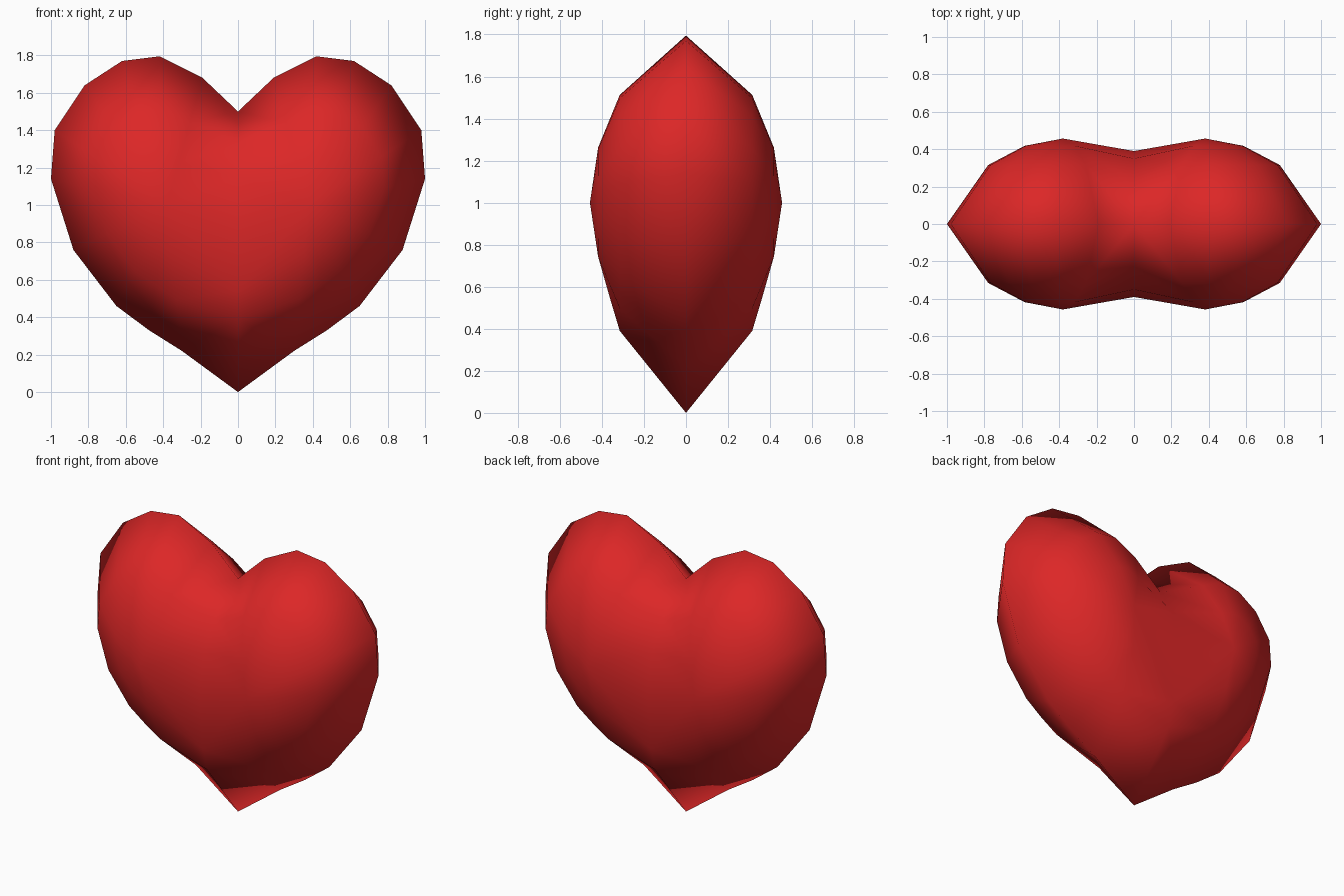
import bpy, bmesh

if "Cube" in bpy.data.objects:
    bpy.data.objects.remove(bpy.data.objects["Cube"])

red = bpy.data.materials.new("heart red")
red.diffuse_color = (0.72, 0.02, 0.02, 1)
red.use_nodes = True
red.node_tree.nodes["Principled BSDF"].inputs["Base Color"].default_value = red.diffuse_color

# Right half of the rim, from the notch to the tip (x, z)
RIM = [(0, 1.5), (.19, 1.68), (.42, 1.795), (.62, 1.77), (.82, 1.64), (.98, 1.4),
       (1, 1.14), (.88, .76), (.65, .46), (.475, .33), (.30, .22), (0, 0)]
CX, CZ = .38, 1.0   # crown of one lobe


def ring(scale, depth, top, bottom):
    """Rim shrunk toward the lobe crown; the ends stay on the centre line (depth, z)."""
    pts = [(CX + (x - CX) * scale, -depth, CZ + (z - CZ) * scale) for x, z in RIM[1:-1]]
    pts = [(max(x, .14 * scale), y, z) for x, y, z in pts]
    return [(0, -top[0], top[1])] + pts + [(0, -bottom[0], bottom[1])]


rings = [[(x, 0, z) for x, z in RIM],
         ring(.645, .315, (.24, 1.33), (.315, .39)),
         ring(.33, .418, (.35, 1.15), (.36, .54))]

bm = bmesh.new()
rows = [[bm.verts.new(p) for p in r] for r in rings]
# Bands from the rim inward
for a, b in zip(rows, rows[1:]):
    for i in range(len(a) - 1):
        bm.faces.new((a[i], a[i + 1], b[i + 1], b[i]))
# Lobe cap, closed along the centre valley
crown = bm.verts.new((CX, -.457, CZ))
valley = bm.verts.new((0, -.39, .9))
loop = rows[-1] + [valley, rows[-1][0]]
for a, b in zip(loop, loop[1:]):
    bm.faces.new((a, b, crown))

# Mirror to the left, then to the back
for axis in (0, 1):
    geom = bm.verts[:] + bm.edges[:] + bm.faces[:]
    dup = bmesh.ops.duplicate(bm, geom=geom)["geom"]
    for v in dup:
        if isinstance(v, bmesh.types.BMVert):
            v.co[axis] *= -1
    bmesh.ops.remove_doubles(bm, verts=bm.verts[:], dist=1e-4)
bmesh.ops.recalc_face_normals(bm, faces=bm.faces[:])
for f in bm.faces:
    f.smooth = True

mesh = bpy.data.meshes.new("heart")
bm.to_mesh(mesh)
bm.free()
mesh.materials.append(red)
bpy.context.collection.objects.link(bpy.data.objects.new("heart", mesh))
